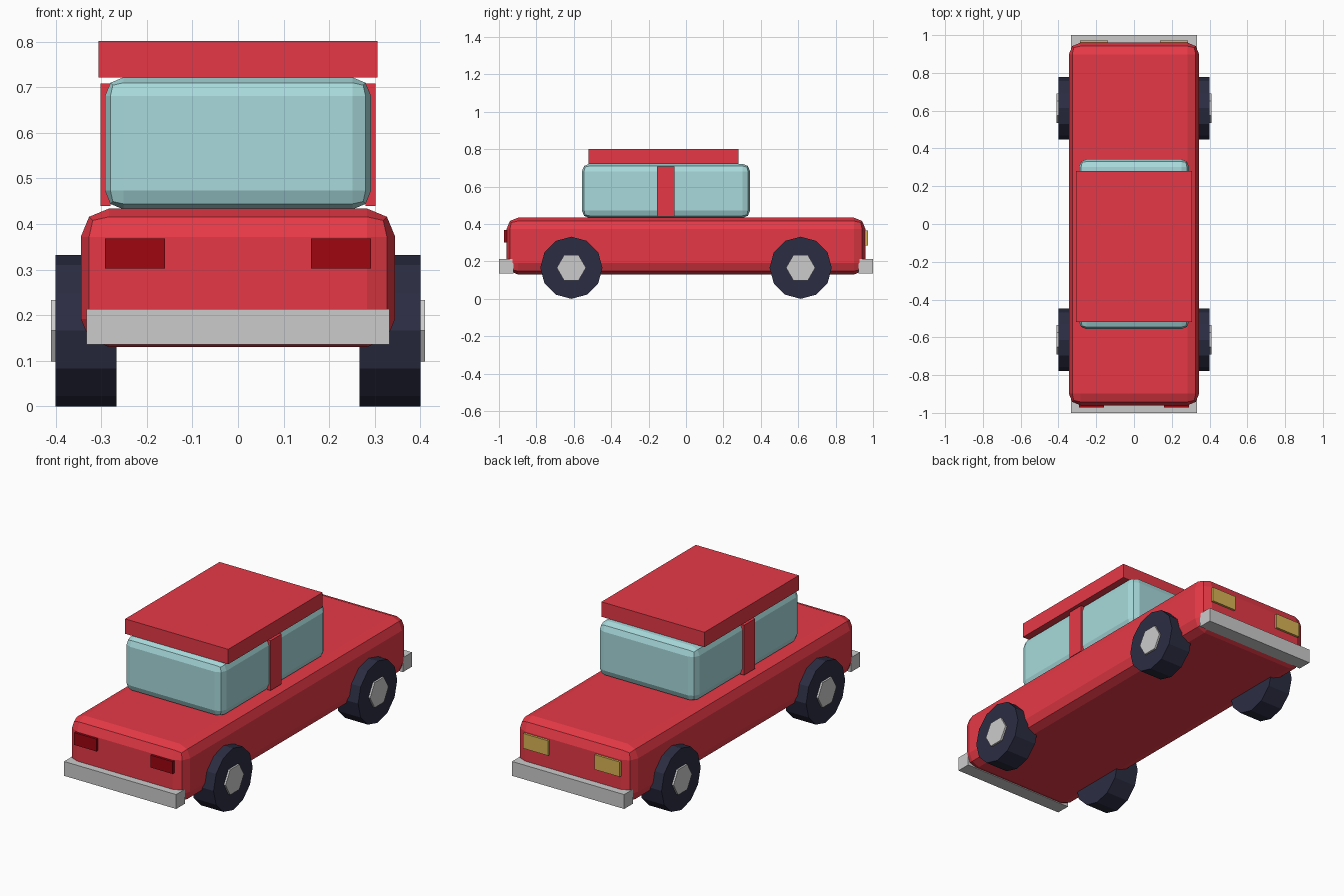
import bpy
from math import pi

if "Cube" in bpy.data.objects:
    bpy.data.objects.remove(bpy.data.objects["Cube"])


def material(name, hex_code):
    """Material from an sRGB hex colour, stored as linear diffuse colour."""
    srgb = [int(hex_code[i:i + 2], 16) / 255 for i in (0, 2, 4)]
    linear = [c / 12.92 if c <= 0.04045 else ((c + 0.055) / 1.055) ** 2.4 for c in srgb]
    mat = bpy.data.materials.new(name)
    mat.diffuse_color = (*linear, 1)
    mat.use_nodes = True
    mat.node_tree.nodes["Principled BSDF"].inputs["Base Color"].default_value = mat.diffuse_color
    return mat


red = material("red_paint", "E63946")
glass = material("glass", "A8DADC")
rubber = material("rubber", "2B2D42")
amber = material("headlight_yellow", "D9B455")
tail_red = material("taillight_red", "9D0610")


def box(name, x, y, z, mat=None, bevel=0):
    """Box from (min, max) ranges, with an optional two-step bevel."""
    bpy.ops.mesh.primitive_cube_add(size=1, location=[sum(r) / 2 for r in (x, y, z)])
    obj = bpy.context.object
    obj.name = name
    obj.scale = [r[1] - r[0] for r in (x, y, z)]
    bpy.ops.object.transform_apply(location=False, rotation=False, scale=True)
    if mat:
        obj.data.materials.append(mat)
    if bevel:
        mod = obj.modifiers.new("rounded_edges", 'BEVEL')
        mod.width = bevel
        mod.segments = 2
    return obj


def disc(name, sides, radius, x, y, z, turn=0, mat=None):
    """Cylinder lying along x between the two x values."""
    bpy.ops.mesh.primitive_cylinder_add(
        vertices=sides, radius=radius, depth=abs(x[1] - x[0]),
        location=(sum(x) / 2, y, z), rotation=(turn, pi / 2, 0))
    obj = bpy.context.object
    obj.name = name
    bpy.ops.object.transform_apply(location=False, rotation=True, scale=False)
    if mat:
        obj.data.materials.append(mat)
    return obj


# Body, cabin glass and roof
box("body", (-0.345, 0.345), (-0.96, 0.96), (0.13, 0.434), red, 0.062)
box("cabin_glass", (-0.292, 0.292), (-0.557, 0.343), (0.432, 0.722), glass, 0.041)
box("roof", (-0.306, 0.306), (-0.52, 0.28), (0.722, 0.802), red)

# Bumpers
box("front_bumper", (-0.333, 0.333), (-1, -0.923), (0.136, 0.213))
box("rear_bumper", (-0.333, 0.333), (0.923, 1), (0.136, 0.213))

for side, label in ((-1, "left"), (1, "right")):
    def span(a, b):
        return tuple(sorted((side * a, side * b)))

    # Door pillar and lights
    box(f"pillar_{label}", span(0.28, 0.302), (-0.155, -0.061), (0.44, 0.708), red)
    box(f"red_light_{label}", span(0.16, 0.292), (-0.972, -0.945), (0.302, 0.368), tail_red)
    box(f"yellow_light_{label}", span(0.138, 0.287), (0.945, 0.972), (0.285, 0.365), amber)

    # Twelve-sided wheels with six-sided hubs
    for y, end in ((-0.613, "front"), (0.613, "rear")):
        disc(f"{end}_wheel_{label}", 12, 0.166, span(0.267, 0.4), y, 0.166, mat=rubber)
        hub = disc(f"{end}_hub_{label}", 6, 0.078, span(0.37, 0.41), y, 0.166)
